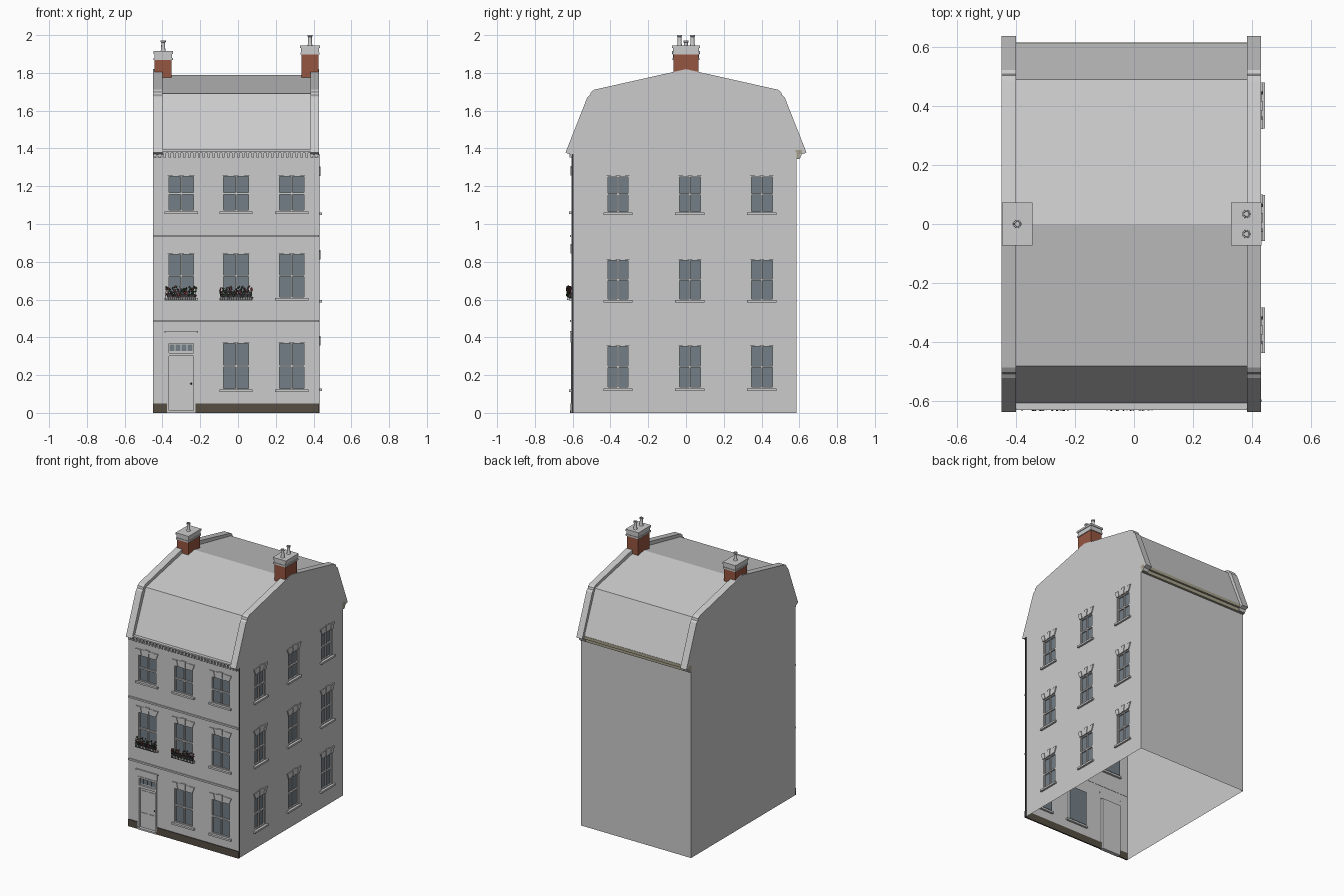
import bpy, bmesh, math, random
from mathutils import Vector, Matrix

if "Cube" in bpy.data.objects:
    bpy.data.objects.remove(bpy.data.objects["Cube"])
random.seed(4)

XL, XR, YF, YB, EAVE = -0.45, 0.43, -0.605, 0.585, 1.38
FRONT = lambda u, d, z: Vector((u, YF - d, z))    # u along wall, d outward
RIGHT = lambda u, d, z: Vector((XR + d, u, z))
WORLD = lambda u, d, z: Vector((d, u, z))         # profile in y-z, extruded in x


def material(name, rgb):
    m = bpy.data.materials.new(name)
    m.diffuse_color = (*rgb, 1)
    m.use_nodes = True
    m.node_tree.nodes["Principled BSDF"].inputs["Base Color"].default_value = m.diffuse_color
    return m


BRICK = material("brick", (0.30, 0.09, 0.05))
GLASS = material("glass", (0.17, 0.21, 0.24))
PLINTH = material("plinth", (0.09, 0.075, 0.055))
IRON = material("iron", (0.04, 0.04, 0.045))
LEAF = material("leaf", (0.05, 0.08, 0.04))
BLOOM = material("bloom", (0.35, 0.05, 0.06))
STONE = material("gutter_stone", (0.38, 0.35, 0.26))


def finish(name, bm, mat=None, outward=None):
    bmesh.ops.recalc_face_normals(bm, faces=bm.faces)
    bm.faces.ensure_lookup_table()
    if outward and bm.faces[0].normal.dot(outward) < 0:
        bmesh.ops.reverse_faces(bm, faces=bm.faces)
    me = bpy.data.meshes.new(name)
    bm.to_mesh(me)
    bm.free()
    ob = bpy.data.objects.new(name, me)
    bpy.context.collection.objects.link(ob)
    if mat:
        me.materials.append(mat)
    return ob


def prism(bm, to, pts, d0, d1):
    a = [bm.verts.new(to(u, d0, z)) for u, z in pts]
    b = [bm.verts.new(to(u, d1, z)) for u, z in pts]
    bm.faces.new(a)
    bm.faces.new(b[::-1])
    for i in range(len(pts)):
        j = (i + 1) % len(pts)
        bm.faces.new((a[i], b[i], b[j], a[j]))


def bar(bm, to, u0, u1, z0, z1, d0, d1):
    prism(bm, to, [(u0, z0), (u1, z0), (u1, z1), (u0, z1)], d0, d1)


def block(bm, x0, x1, y0, y1, z0, z1):
    bar(bm, WORLD, y0, y1, z0, z1, x0, x1)


def wall(name, to, u0, u1, holes, outward, depth=0.018):
    # wall sheet with openings and their reveals
    bm = bmesh.new()
    us = sorted({u0, u1, *[h[0] for h in holes], *[h[1] for h in holes]})
    zs = sorted({0, EAVE, *[h[2] for h in holes], *[h[3] for h in holes]})
    for a, b in zip(us, us[1:]):
        for c, d in zip(zs, zs[1:]):
            m, n = (a + b) / 2, (c + d) / 2
            if not any(h[0] < m < h[1] and h[2] < n < h[3] for h in holes):
                bm.faces.new([bm.verts.new(to(u, 0, z)) for u, z in ((a, c), (b, c), (b, d), (a, d))])
    for a, b, c, d in holes:
        ring = [(a, c), (b, c), (b, d), (a, d)]
        for (p, q), (r, s) in zip(ring, ring[1:] + ring[:1]):
            bm.faces.new([bm.verts.new(v) for v in (to(p, 0, q), to(r, 0, s), to(r, -depth, s), to(p, -depth, q))])
    bmesh.ops.remove_doubles(bm, verts=bm.verts, dist=1e-5)
    finish(name, bm, None, outward)


def windows(side, to, holes):
    glass, frame, sill, lintel = (bmesh.new() for _ in range(4))
    for a, b, c, d in holes:
        m, h, w = (a + b) / 2, (c + d) / 2, b - a
        bar(glass, to, a, b, c, d, -0.018, -0.014)
        for u0, u1 in ((a, a + .006), (b - .006, b), (m - .004, m + .004)):
            bar(frame, to, u0, u1, c, d, -0.014, -0.006)
        for z0, z1 in ((c, c + .006), (d - .006, d), (h - .005, h + .005)):
            bar(frame, to, a, b, z0, z1, -0.014, -0.004)
        bar(sill, to, a - .017, b + .017, c - .013, c, -0.015, 0.014)
        # splayed flat arch of five stones, alternately proud
        for i in range(5):
            s, t = i / 5 - .5, (i + 1) / 5 - .5
            lo, hi, top = w, w + .035, d + (.05 if i == 2 else .043)
            prism(lintel, to, [(m + s * lo, d), (m + t * lo, d), (m + t * hi, top), (m + s * hi, top)],
                  -0.002, .007 if i % 2 == 0 else .003)
    finish(side + "_window_glass", glass, GLASS)
    finish(side + "_window_frames", frame)
    finish(side + "_window_sills", sill)
    finish(side + "_window_lintels", lintel)


# walls and windows
cols = [(-.372, -.23), (-.082, .061), (.214, .356)]
rows = [(.123, .373), (.607, .845), (1.067, 1.258)]
front = [(*c, *r) for i, c in enumerate(cols) for j, r in enumerate(rows) if i or j]
door = (-.377, -.224, 0, .38)
side = [(*c, *r) for c in ((-.42, -.3), (-.04, .082), (.34, .463))
        for r in ((.13, .358), (.597, .813), (1.06, 1.255))]
wall("front_wall", FRONT, XL, XR, front + [door], Vector((0, -1, 0)))
wall("right_wall", RIGHT, YF, YB, side, Vector((1, 0, 0)))
wall("left_wall", lambda u, d, z: Vector((XL - d, u, z)), YF, YB, [], Vector((-1, 0, 0)))
wall("back_wall", lambda u, d, z: Vector((u, YB + d, z)), XL, XR, [], Vector((0, 1, 0)))
windows("front", FRONT, front)
windows("side", RIGHT, side)

# door with frame, panels and fanlight
a, b, _, top = door
bm = bmesh.new()
bar(bm, FRONT, a, b, 0, top, -.018, -.012)
for u0, u1 in ((a, a + .012), (b - .012, b)):
    bar(bm, FRONT, u0, u1, 0, top, -.012, .004)
bar(bm, FRONT, a, b, top - .012, top, -.012, .004)
bar(bm, FRONT, a, b, .30, .318, -.012, .002)
for u in (-.354, -.294):
    for z0, z1 in ((.03, .12), (.17, .28)):
        bar(bm, FRONT, u, u + .047, z0, z1, -.012, -.008)
bar(bm, FRONT, a, b, 0, .012, -.012, .01)
finish("front_door", bm)
bm = bmesh.new()
for i in range(4):
    bar(bm, FRONT, -.363 + i * .032, -.337 + i * .032, .328, .363, -.012, -.009)
finish("fanlight", bm, GLASS)
bm = bmesh.new()
bmesh.ops.create_uvsphere(bm, u_segments=12, v_segments=8, radius=.005,
                          matrix=Matrix.Translation(FRONT(-.248, -.007, .155)))
finish("door_knob", bm, IRON)
bm = bmesh.new()
bar(bm, FRONT, a - .005, b + .005, .385, .425, -.002, .006)
bar(bm, FRONT, a - .012, b + .012, .425, .433, -.002, .01)
finish("door_lintel", bm)

# plinth, string courses, corner strip
bm = bmesh.new()
bar(bm, FRONT, XL, a, 0, .05, -.004, .006)
bar(bm, FRONT, b, XR, 0, .05, -.004, .006)
finish("plinth", bm, PLINTH)
bm = bmesh.new()
for z in (.48, .93):
    bar(bm, FRONT, XL, XR, z, z + .012, -.002, .008)
finish("string_courses", bm)
bm = bmesh.new()
bar(bm, RIGHT, YF + .002, YF + .01, 0, 1.37, -.002, .002)
finish("corner_strip", bm, IRON)

# cornice, dentils and rear gutter
bm = bmesh.new()
bar(bm, FRONT, XL, XR, 1.376, 1.384, -.004, .018)
bar(bm, FRONT, XL, XR, 1.384, 1.394, -.02, .026)
for i in range(34):
    u = XL + .004 + i * .0259
    bar(bm, FRONT, u, u + .013, 1.352, 1.376, -.002, .012)
finish("front_cornice", bm)
bm = bmesh.new()
block(bm, XL, XR, YB - .004, YB + .016, 1.345, 1.37)
block(bm, XL, XR, YB - .004, YB + .03, 1.37, 1.392)
finish("rear_gutter", bm, STONE)

# mansard roof sheet between the gable parapets
bm = bmesh.new()
prof = [(-.607, 1.392), (-.482, 1.69), (0, 1.79), (.49, 1.69), (.613, 1.392)]
lo, hi = ([bm.verts.new((x, y, z)) for y, z in prof] for x in (-.405, .388))
for i in range(4):
    bm.faces.new((lo[i], hi[i], hi[i + 1], lo[i + 1]))
finish("mansard_roof", bm, None, Vector((0, -1, 1)))

# gable parapets with kneelers at the slope break
half = [(.585, 1.345), (.605, 1.35), (.612, 1.368), (.638, 1.378), (.522, 1.672), (.508, 1.682), (.504, 1.698), (.486, 1.711)]
gable = [(y, z) for y, z in half] + [(0, 1.82)] + [(-y, z) for y, z in half[:0:-1]] + [(YF, 1.345)]
for name, x0, x1 in (("left_parapet", XL, -.40), ("right_parapet", .383, XR)):
    bm = bmesh.new()
    prism(bm, WORLD, gable, x0, x1)
    finish(name, bm)

# chimney stacks, caps and pots
for name, x, z, pots in (("left", -.396, 1.915, [0]), ("right", .381, 1.945, [-.034, .034])):
    bm = bmesh.new()
    block(bm, x - .045, x + .045, -.066, .066, 1.77, z - .015)
    finish(name + "_chimney_stack", bm, BRICK)
    bm = bmesh.new()
    for g, z0, z1 in ((.052, z - .014, z), (.047, z - .036, z - .014), (.051, z - .048, z - .036)):
        block(bm, x - g, x + g, -g - .021, g + .021, z0, z1)
    finish(name + "_chimney_cap", bm)
    bm = bmesh.new()
    pot_prof = [(.014, 0), (.011, .008), (.010, .046), (.0135, .048), (.0135, .056), (.009, .056), (.008, .02), (0, .02)]
    for y in pots:
        rings = [[bm.verts.new((x + r * math.cos(t * math.tau / 16), y + r * math.sin(t * math.tau / 16), z + h))
                  for t in range(16)] for r, h in pot_prof]
        for p, q in zip(rings, rings[1:]):
            for t in range(16):
                bm.faces.new((p[t], p[t - 1], q[t - 1], q[t]))
    bmesh.ops.remove_doubles(bm, verts=bm.verts, dist=1e-5)
    pot = finish(name + "_chimney_pots", bm)
    bpy.context.view_layer.objects.active = pot
    pot.select_set(True)
    bpy.ops.object.shade_smooth_by_angle()
    pot.select_set(False)

# railed window boxes with trailing flowers
for name, u0, u1 in (("left", -.383, -.222), ("middle", -.095, .075)):
    iron, leaf, bloom = bmesh.new(), bmesh.new(), bmesh.new()
    for z in (.597, .64):
        bar(iron, FRONT, u0, u1, z, z + .003, .021, .024)
        for u in (u0, u1 - .003):
            bar(iron, FRONT, u, u + .003, z, z + .003, 0, .024)
    for i in range(15):
        u = u0 + i * (u1 - u0 - .003) / 14
        bar(iron, FRONT, u, u + .0025, .597, .642, .021, .0235)
    bar(iron, FRONT, u0 + .006, u1 - .006, .612, .63, .002, .017)
    for i in range(110):
        p = FRONT(random.uniform(u0, u1), random.uniform(.004, .027), random.triangular(.605, .672, .643))
        bmesh.ops.create_icosphere(leaf if i % 3 else bloom, subdivisions=1, radius=random.uniform(.003, .006),
                                   matrix=Matrix.Translation(p) @ Matrix.Diagonal((1, .7, 1.2, 1)))
    finish(name + "_flower_railing", iron, IRON)
    finish(name + "_foliage", leaf, LEAF)
    finish(name + "_blossoms", bloom, BLOOM)
